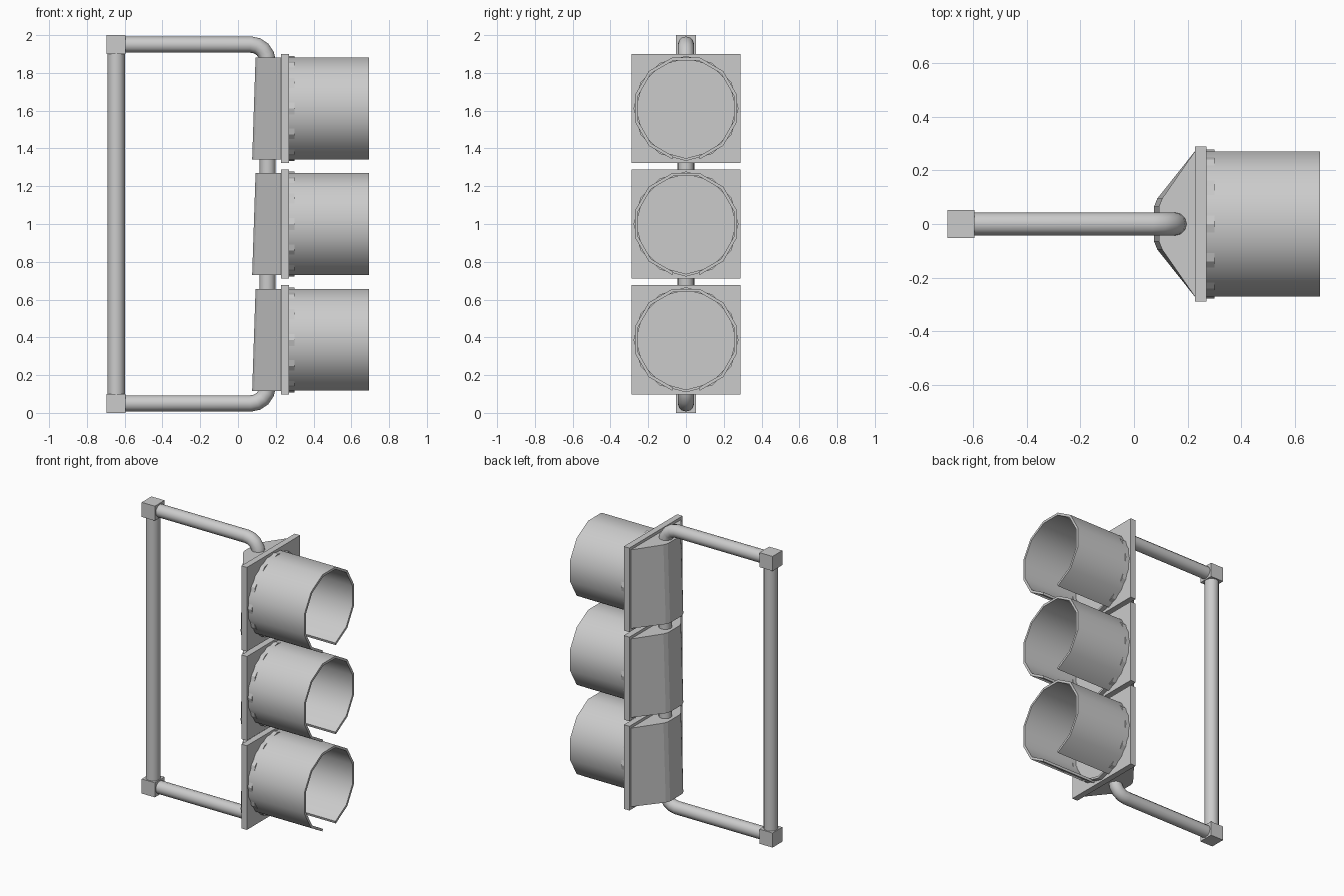
import bpy, bmesh
from math import sin, cos, pi, radians

if "Cube" in bpy.data.objects:
    bpy.data.objects.remove(bpy.data.objects["Cube"])


def loft(name, a, b, smooth=None):
    """Solid between two matching outlines, each a list of 3D points."""
    bm = bmesh.new()
    va = [bm.verts.new(p) for p in a]
    vb = [bm.verts.new(p) for p in b]
    n = len(va)
    for i in range(n):
        j = (i + 1) % n
        bm.faces.new((va[i], va[j], vb[j], vb[i]))
    bm.faces.new(va[::-1])
    bm.faces.new(vb)
    bmesh.ops.recalc_face_normals(bm, faces=bm.faces)
    me = bpy.data.meshes.new(name)
    bm.to_mesh(me)
    bm.free()
    if smooth:
        me.shade_smooth()
        me.set_sharp_from_angle(angle=radians(smooth))
    ob = bpy.data.objects.new(name, me)
    bpy.context.collection.objects.link(ob)
    return ob


def box(name, x0, x1, y, z0, z1):
    def ring(x):
        return [(x, -y, z0), (x, y, z0), (x, y, z1), (x, -y, z1)]
    return loft(name, ring(x0), ring(x1))


def tube(name, pts, r):
    cu = bpy.data.curves.new(name, 'CURVE')
    cu.dimensions = '3D'
    cu.bevel_depth = r
    cu.bevel_resolution = 4
    cu.use_fill_caps = True
    sp = cu.splines.new('POLY')
    sp.points.add(len(pts) - 1)
    for p, c in zip(sp.points, pts):
        p.co = (*c, 1)
    sp.use_smooth = True
    ob = bpy.data.objects.new(name, cu)
    bpy.context.collection.objects.link(ob)
    return ob


def arc(r, start, count, z):
    """(y, z) points every 30 degrees, angle measured from straight down."""
    return [(r * sin(radians(start + 30 * i)), z - r * cos(radians(start + 30 * i)))
            for i in range(count)]


def at_x(x, yz):
    return [(x, y, z) for y, z in yz]


# Rear post and its corner blocks
POST_X = -0.645
tube("rear_post", [(POST_X, 0, 0.05), (POST_X, 0, 1.95)], 0.046)
box("lower_block", -0.695, -0.595, 0.053, 0, 0.1)
box("upper_block", -0.695, -0.595, 0.053, 1.9, 2.0)

# Bracket pipe: out from the top block, down through the housings, back to the post
PIPE_X, BEND = 0.157, 0.09
bend = [(PIPE_X - BEND + BEND * sin(t * pi / 8), 0, 1.95 - BEND + BEND * cos(t * pi / 8))
        for t in range(5)]
path = [(POST_X, 0, 1.95)] + bend
path += [(x, y, 2 - z) for x, y, z in reversed(path)]
tube("bracket_pipe", path, 0.043)

# Three signal heads
for label, zc in (("top", 1.612), ("middle", 1.0), ("bottom", 0.387)):
    # Wedge-shaped rear housing, slightly deeper at the bottom
    def outline(back, z):
        half = [(0.23, 0.275), (back + 0.015, 0.095), (back + 0.003, 0.065)]
        return [(x, y, z) for x, y in half] + [(x, -y, z) for x, y in reversed(half)]
    loft(label + "_housing", outline(0.072, zc - 0.27), outline(0.09, zc + 0.27))

    # Square front plate
    box(label + "_plate", 0.228, 0.27, 0.289, zc - 0.289, zc + 0.289)

    # Lens disc and the short collar around it
    loft(label + "_lens", at_x(0.26, arc(0.255, 15, 12, zc)),
         at_x(0.275, arc(0.255, 15, 12, zc)))

    # Round visor with a slot along the underside
    section = arc(0.279, 15, 12, zc) + arc(0.262, 15, 12, zc)[::-1]
    loft(label + "_visor", at_x(0.265, section), at_x(0.693, section), 40)

    # Collar corners that show through the visor next to the plate
    rim = arc(0.278, 0, 13, zc) + arc(0.264, 0, 13, zc)[::-1]
    for i in range(12):
        j = 25 - i
        seg = [rim[i], rim[i + 1], rim[j - 1], rim[j]]
        loft(label + "_collar", at_x(0.265, seg), at_x(0.30, seg))
